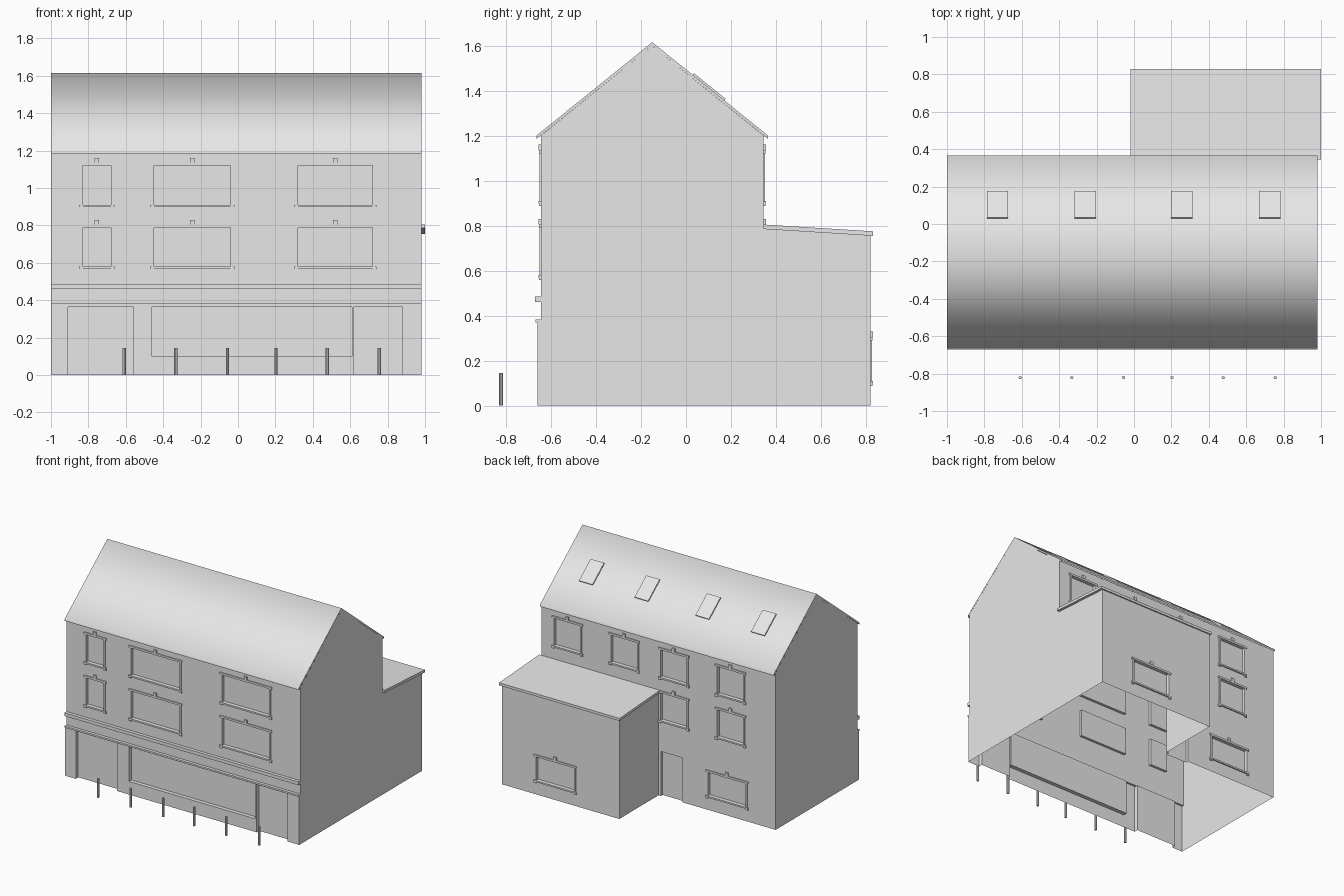
import bpy, bmesh, math
from mathutils import Vector

cube = bpy.data.objects.get("Cube")
if cube:
    bpy.data.objects.remove(cube, do_unlink=True)

plaster = bpy.data.materials.new("plain_grey")
plaster.use_nodes = True
GREY = (0.8, 0.8, 0.8, 1)
plaster.diffuse_color = GREY
plaster.node_tree.nodes["Principled BSDF"].inputs["Base Color"].default_value = GREY

LEFT, RIGHT, WING = -1.0, 0.98, -0.01      # wall lines in x
FRONT, SHOP, BACK, WING_BACK = -0.645, -0.66, 0.345, 0.82
RIDGE_Y, RIDGE_Z, EAVE_Z, EAVE = -0.15, 1.615, 1.2, 0.515


def finish(name, bm):
    bmesh.ops.remove_doubles(bm, verts=bm.verts, dist=1e-5)
    mesh = bpy.data.meshes.new(name)
    bm.to_mesh(mesh)
    bm.free()
    mesh.materials.append(plaster)
    obj = bpy.data.objects.new(name, mesh)
    bpy.context.collection.objects.link(obj)
    return obj


def quad(bm, points):
    return bm.faces.new([bm.verts.new(p) for p in points])


def add_box(bm, low, high):
    made = bmesh.ops.create_cube(bm, size=1)
    low, high = Vector(low), Vector(high)
    for v in made["verts"]:
        v.co = (low + high) / 2 + v.co * (high - low)


def box(name, low, high):
    bm = bmesh.new()
    add_box(bm, low, high)
    bmesh.ops.recalc_face_normals(bm, faces=bm.faces)
    return finish(name, bm)


def prism(name, profile, x0, x1):
    """Extrude a (y, z) outline along x."""
    bm = bmesh.new()
    face = quad(bm, [(x0, y, z) for y, z in profile])
    made = bmesh.ops.extrude_face_region(bm, geom=[face])["geom"]
    bmesh.ops.translate(bm, vec=(x1 - x0, 0, 0),
                        verts=[v for v in made if isinstance(v, bmesh.types.BMVert)])
    bmesh.ops.recalc_face_normals(bm, faces=bm.faces)
    return finish(name, bm)


def wall(name, y, side, span, openings, depth):
    """Thin wall facing side * y with recessed openings (x0, x1, z0, z1)."""
    x0, x1, z0, z1 = span
    xs = sorted({x0, x1, *[x for o in openings for x in o[:2]]})
    zs = sorted({z0, z1, *[z for o in openings for z in o[2:]]})
    bm = bmesh.new()

    def face(points):
        quad(bm, points if side < 0 else points[::-1])

    for a, b in zip(xs, xs[1:]):
        for c, d in zip(zs, zs[1:]):
            u, w = (a + b) / 2, (c + d) / 2
            if not any(o[0] < u < o[1] and o[2] < w < o[3] for o in openings):
                face([(a, y, c), (b, y, c), (b, y, d), (a, y, d)])
    inner = y - side * depth
    for a, b, c, d in openings:
        ring = [(a, c), (b, c), (b, d), (a, d)]
        face([(x, inner, z) for x, z in ring])
        for i, (p, q) in enumerate(zip(ring, ring[1:] + ring[:1])):
            if i == 0 and c == 0:
                continue                       # no threshold at ground level
            face([(p[0], y, p[1]), (q[0], y, q[1]),
                  (q[0], inner, q[1]), (p[0], inner, p[1])])
    return finish(name, bm)


def trim(name, y, side, opening):
    """Surround, lintel, keystone and sill around a window opening."""
    a, b, c, d = opening
    mid, rim = (a + b) / 2, 0.012
    bm = bmesh.new()

    def bar(xa, xb, za, zb, out):
        ya, yb = sorted((y, y + side * out))
        add_box(bm, (xa, ya, za), (xb, yb, zb))

    bar(a - rim, a, c, d, 0.006)
    bar(b, b + rim, c, d, 0.006)
    bar(a - 0.02, b + 0.02, d, d + 0.015, 0.008)
    bar(mid - rim, mid + rim, d + 0.015, d + 0.04, 0.01)
    bar(a - 0.02, b + 0.02, c - 0.012, c, 0.01)
    for x in (a - 0.01, b + 0.01):
        bar(x - 0.01, x + 0.01, c - 0.022, c - 0.012, 0.008)
    bmesh.ops.recalc_face_normals(bm, faces=bm.faces)
    finish(name, bm)


# Window openings
ROWS = [(0.58, 0.79), (0.91, 1.12)]
front_windows = [(a, b, *row) for row in ROWS
                 for a, b in ((-0.83, -0.68), (-0.45, -0.04), (0.32, 0.72))]
back_left_windows = [(x - 0.11, x + 0.11, *row) for row in ROWS for x in (-0.62, -0.14)]
back_left_windows.append((-0.75, -0.43, 0.11, 0.29))
back_right_windows = [(x - 0.11, x + 0.11, *ROWS[1]) for x in (0.28, 0.76)]
wing_windows = [(0.37, 0.69, 0.11, 0.29)]
back_door = (-0.21, -0.03, 0, 0.34)
shop_bays = [(-0.91, -0.56, 0, 0.365), (-0.46, 0.61, 0.1, 0.365), (0.62, 0.88, 0, 0.365)]

# Front and back walls
wall("front_wall", FRONT, -1, (LEFT, RIGHT, 0.37, EAVE_Z), front_windows, 0.02)
wall("shop_front", SHOP, -1, (LEFT, RIGHT, 0, 0.37), shop_bays, 0.03)
wall("back_wall", BACK, 1, (LEFT, WING, 0, EAVE_Z), back_left_windows + [back_door], 0.02)
wall("back_wall_above_wing", BACK, 1, (WING, RIGHT, 0.785, EAVE_Z), back_right_windows, 0.02)
wall("wing_back_wall", WING_BACK, 1, (WING, RIGHT, 0, 0.757), wing_windows, 0.02)

for label, y, side, group in (("front", FRONT, -1, front_windows),
                              ("back", BACK, 1, back_left_windows + back_right_windows),
                              ("wing", WING_BACK, 1, wing_windows)):
    for i, opening in enumerate(group):
        trim(f"{label}_window_trim_{i + 1}", y, side, opening)

# End walls
front_edge = [(BACK, EAVE_Z), (RIDGE_Y, RIDGE_Z - 0.015), (FRONT, EAVE_Z),
              (FRONT, 0.37), (SHOP, 0.37), (SHOP, 0)]
wing_edge = [(WING_BACK, 0), (WING_BACK, 0.757), (BACK, 0.787)]
for name, x, outline in (("right_end_wall", LEFT, front_edge + [(BACK, 0)]),
                         ("left_end_wall", RIGHT, front_edge + wing_edge),
                         ("wing_side_wall", WING, wing_edge + [(BACK, 0)])):
    bm = bmesh.new()
    end = quad(bm, [(x, y, z) for y, z in outline])
    end.normal_update()
    if end.normal.x * (1 if x == RIGHT else -1) < 0:
        end.normal_flip()
    finish(name, bm)

# Shop cornices
box("upper_cornice", (LEFT, -0.67, 0.46), (RIGHT, FRONT, 0.485))
box("lower_cornice", (LEFT, -0.668, 0.37), (RIGHT, FRONT, 0.383))

# Roofs
slope = [(RIDGE_Y - EAVE, EAVE_Z), (RIDGE_Y, RIDGE_Z), (RIDGE_Y + EAVE, EAVE_Z)]
roof = prism("main_roof", slope + [(y, z - 0.015) for y, z in slope[::-1]], LEFT, RIGHT)
bpy.ops.object.select_all(action="DESELECT")
roof.select_set(True)
bpy.context.view_layer.objects.active = roof
bpy.ops.object.shade_smooth_by_angle(angle=math.radians(85))
prism("wing_roof", [(BACK, 0.785), (BACK, 0.805), (0.83, 0.775), (0.83, 0.755)], -0.02, 1.0)

# Skylights on the back slope
pitch = math.atan2(RIDGE_Z - EAVE_Z, EAVE)
out = Vector((math.sin(pitch), math.cos(pitch))) * 0.009
top, low = [Vector((y, RIDGE_Z - (y - RIDGE_Y) * math.tan(pitch))) for y in (0.03, 0.17)]
for i, x in enumerate((-0.73, -0.26, 0.255, 0.725)):
    prism(f"skylight_{i + 1}", [top, top + out, low + out, low], x - 0.057, x + 0.057)

# Pavement bollards
for i, x in enumerate((-0.608, -0.333, -0.056, 0.203, 0.477, 0.755)):
    bm = bmesh.new()
    bmesh.ops.create_cone(bm, cap_ends=True, segments=8, radius1=0.009, radius2=0.009, depth=0.145)
    bmesh.ops.translate(bm, vec=(x, -0.821, 0.0725), verts=bm.verts)
    finish(f"bollard_{i + 1}", bm)
